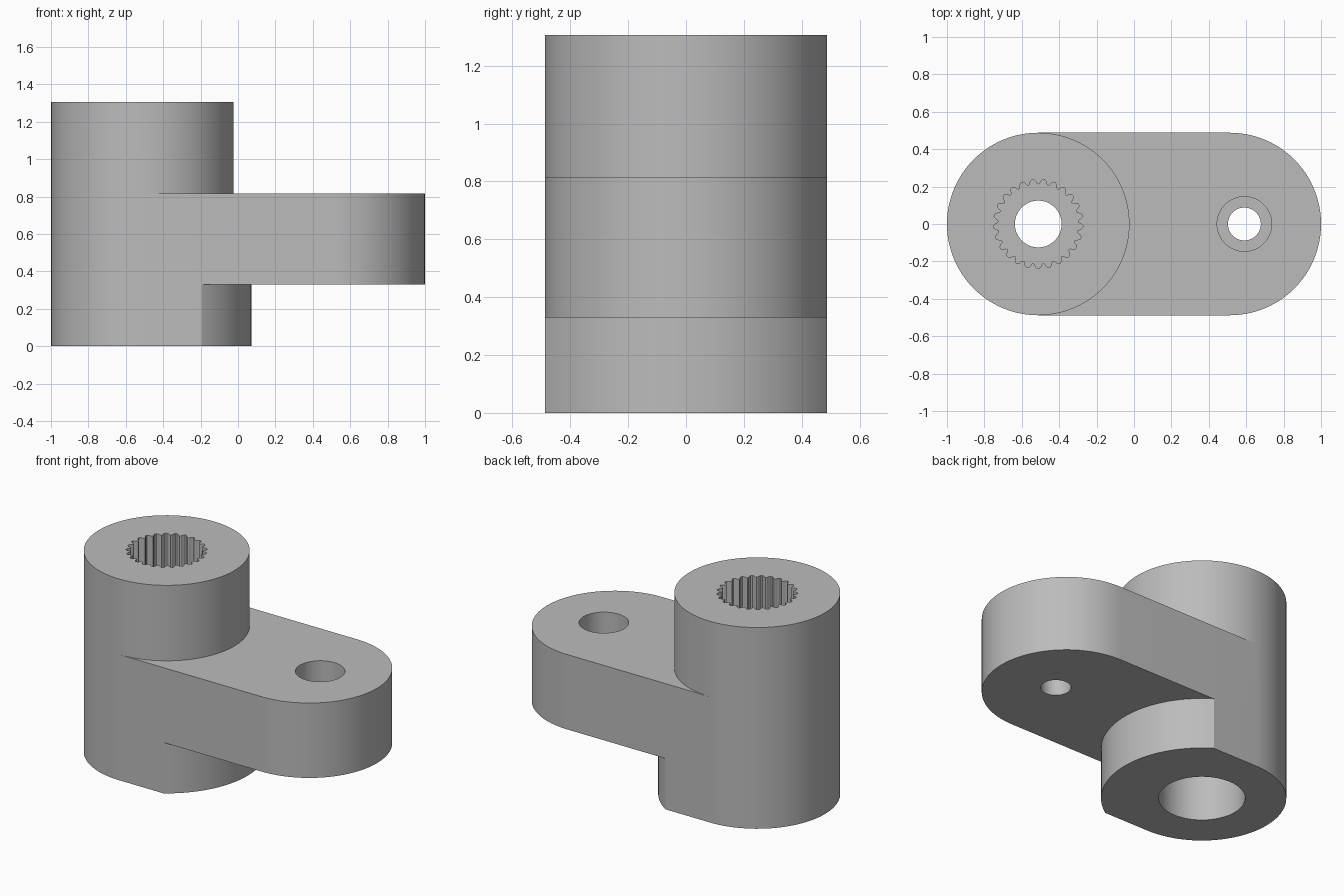
import bpy, bmesh, math

if "Cube" in bpy.data.objects:
    bpy.data.objects.remove(bpy.data.objects["Cube"])

R = 0.488            # outer radius of boss and arm
XB, XE = -0.512, 0.512   # boss centre, arm end centre
XH = 0.59            # small arm hole centre
RL = 0.583           # radius of the wider lower collar
Z0, Z1, Z2, Z3 = 0.0, 0.33, 0.816, 1.306
A = math.asin(R / RL)
XC = XB + RL * math.cos(A)   # where the collar meets the flat sides

bm = bmesh.new()


def arc(cx, r, a0, a1, n):
    return [(cx + r * math.cos(a0 + (a1 - a0) * i / n),
             r * math.sin(a0 + (a1 - a0) * i / n)) for i in range(n + 1)]


def circle(cx, r, n=64):
    return arc(cx, r, 0, 2 * math.pi, n)[:-1]


def wall(profile, za, zb):
    """Vertical wall around a closed profile."""
    lo = [bm.verts.new((x, y, za)) for x, y in profile]
    hi = [bm.verts.new((x, y, zb)) for x, y in profile]
    for i in range(len(lo)):
        j = (i + 1) % len(lo)
        bm.faces.new((lo[i], lo[j], hi[j], hi[i]))


def cap(z, *loops):
    """Flat face between an outline and its holes."""
    edges = []
    for loop in loops:
        vs = [bm.verts.new((x, y, z)) for x, y in loop]
        edges += [bm.edges.new((vs[i - 1], vs[i])) for i in range(len(vs))]
    bmesh.ops.triangle_fill(bm, edges=edges, use_beauty=True, normal=(0, 0, 1))


H = math.pi / 2
left = arc(XB, R, H, 3 * H, 48)
boss_right = arc(XB, R, -H, H, 48)
collar_right = arc(XB, RL, -A, A, 40)
arm_end = arc(XE, R, -H, H, 48)
arm_right = [(XC, -R)] + arm_end + [(XC, R)]

# Splined socket with 25 teeth
spline = []
TEETH = 25
for t in range(TEETH):
    for f, r in ((0, 0.212), (0.14, 0.216), (0.27, 0.231), (0.42, 0.239),
                 (0.58, 0.239), (0.73, 0.231), (0.86, 0.216)):
        a = 2 * math.pi * (t + f) / TEETH + H
        spline.append((XB + r * math.cos(a), r * math.sin(a)))

bore = circle(XB, 0.125)
recess = circle(XB, 0.25)
arm_hole = circle(XH, 0.088, 48)
arm_recess = circle(XH, 0.146, 48)

# Outer walls: collar, arm, upper boss
wall(left + collar_right, Z0, Z1)
wall(left + arm_right, Z1, Z2)
wall(left[:-1] + boss_right[:-1], Z2, Z3)

# Flat faces
cap(Z0, left + collar_right, recess)
cap(Z1, collar_right + arm_end[::-1], arm_hole)
cap(Z2, boss_right[1:-1] + left[:1] + arm_right[::-1] + left[-1:], arm_recess)
cap(Z3, left[:-1] + boss_right[:-1], spline)

# Stepped bore through the boss
ZS, ZR = 0.82, 0.57
wall(spline, ZS, Z3)
cap(ZS, spline, bore)
wall(bore, ZR, ZS)
cap(ZR, recess, bore)
wall(recess, Z0, ZR)

# Stepped hole through the arm
ZA = 0.57
wall(arm_recess, ZA, Z2)
cap(ZA, arm_recess, arm_hole)
wall(arm_hole, Z1, ZA)

bmesh.ops.remove_doubles(bm, verts=bm.verts[:], dist=1e-5)
bmesh.ops.recalc_face_normals(bm, faces=bm.faces[:])
for f in bm.faces:
    f.smooth = True

mesh = bpy.data.meshes.new("lever_arm")
bm.to_mesh(mesh)
bm.free()
mesh.set_sharp_from_angle(angle=math.radians(25))

grey = bpy.data.materials.new("plain grey")
grey.diffuse_color = (0.5, 0.5, 0.5, 1)
grey.use_nodes = True
grey.node_tree.nodes["Principled BSDF"].inputs["Base Color"].default_value = grey.diffuse_color
mesh.materials.append(grey)
lever = bpy.data.objects.new("lever_arm", mesh)
bpy.context.collection.objects.link(lever)
